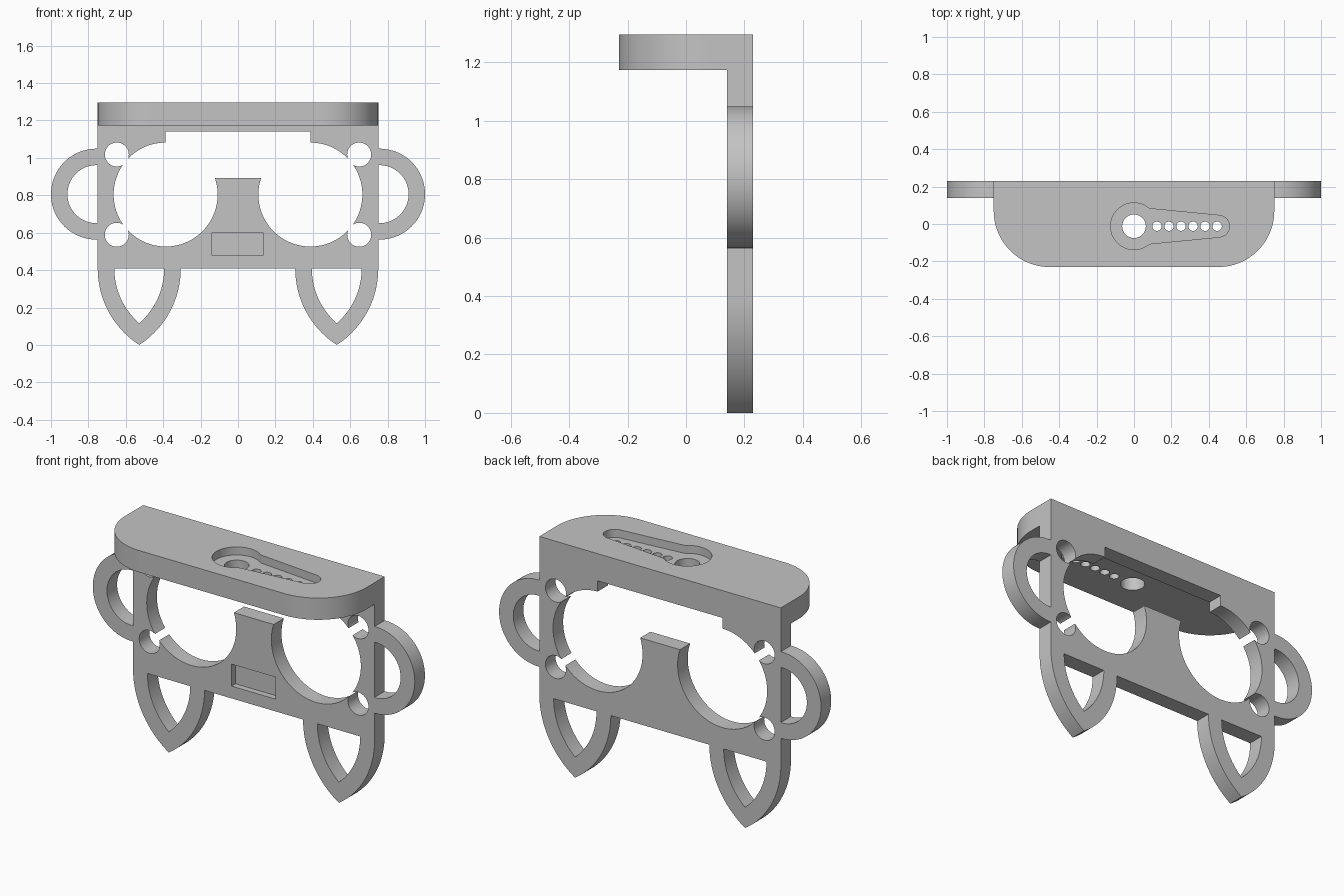
import bpy
import bmesh
import math
from math import pi, asin, cos, sin, radians

cube = bpy.data.objects.get("Cube")
if cube:
    bpy.data.objects.remove(cube, do_unlink=True)

grey = bpy.data.materials.new("plain_grey")
grey.use_nodes = True
grey.diffuse_color = (0.55, 0.55, 0.55, 1)
grey.node_tree.nodes["Principled BSDF"].inputs["Base Color"].default_value = (0.55, 0.55, 0.55, 1)

FRONT, BACK = 0.14, 0.23          # frame thickness in y
BASE, SHELF, TOP = 0.408, 1.173, 1.295
HALF = 0.75
EYE_X, EYE_Z, EYE_R = 0.387, 0.804, 0.278
LEG_X = 0.528
EAR_X, EAR_Z = 0.757, 0.806
HOLE_Y = -0.012


def arc(cx, cy, r, a0, a1, n=32):
    return [(cx + r * cos(a0 + (a1 - a0) * i / n),
             cy + r * sin(a0 + (a1 - a0) * i / n)) for i in range(n + 1)]


def circle(cx, cy, r, n=64):
    return arc(cx, cy, r, 0, 2 * pi, n)[:-1]


def box(x0, x1, y0, y1):
    return [(x0, y0), (x1, y0), (x1, y1), (x0, y1)]


def mirror(points):
    return [(-x, y) for x, y in reversed(points)]


def prism(name, outline, lo, hi, along="y"):
    """Extrude a closed outline: (x, z) along y, or (x, y) along z."""
    bm = bmesh.new()
    place = (lambda p: (p[0], lo, p[1])) if along == "y" else (lambda p: (p[0], p[1], lo))
    face = bm.faces.new([bm.verts.new(place(p)) for p in outline])
    ext = bmesh.ops.extrude_face_region(bm, geom=[face])
    shift = (0, hi - lo, 0) if along == "y" else (0, 0, hi - lo)
    bmesh.ops.translate(bm, vec=shift,
                        verts=[v for v in ext["geom"] if isinstance(v, bmesh.types.BMVert)])
    bmesh.ops.recalc_face_normals(bm, faces=bm.faces)
    mesh = bpy.data.meshes.new(name)
    bm.to_mesh(mesh)
    bm.free()
    mesh.materials.append(grey)
    obj = bpy.data.objects.new(name, mesh)
    bpy.context.collection.objects.link(obj)
    return obj


def combine(target, tool, operation):
    """Apply a boolean and remove the tool object."""
    mod = target.modifiers.new(operation.lower(), "BOOLEAN")
    mod.operation = operation
    mod.solver = "EXACT"
    mod.object = tool
    bpy.context.view_layer.objects.active = target
    bpy.ops.object.modifier_apply(modifier=mod.name)
    bpy.data.objects.remove(tool, do_unlink=True)


def pointed_leg(w, depth):
    """Two arcs meeting in a point below the frame."""
    r = (w * w + depth * depth) / (2 * w)
    a = asin(depth / r)
    left = arc(LEG_X - w + r, BASE, r, pi, pi + a, 24)
    right = arc(LEG_X + w - r, BASE, r, -a, 0, 24)
    return left + right[1:]


def ear(r):
    """Half ring outline starting and ending on the frame side."""
    a = pi / 2 + asin((EAR_X - HALF) / r)
    return arc(EAR_X, EAR_Z, r, -a, a, 48)


# Frame with pointed legs and side loops, as one mirrored outline
half = pointed_leg(0.222, BASE) + ear(0.243) + [(HALF, TOP)]
bracket = prism("mask_bracket", half + mirror(half), FRONT, BACK)

# Openings through the frame
cuts = [box(-0.388, 0.388, 0.893, 1.142)]
for opening in (circle(EYE_X, EYE_Z, EYE_R, 96),
                circle(0.648, 1.018, 0.064),
                circle(0.648, 0.589, 0.064),
                ear(0.155),
                pointed_leg(0.133, 0.292)):
    cuts += [opening, mirror(opening)]
for outline in cuts:
    combine(bracket, prism("cutter", outline, FRONT - 0.1, BACK + 0.1), "DIFFERENCE")

# Shallow rectangular pocket below the nose bridge
combine(bracket, prism("cutter", box(-0.138, 0.135, 0.477, 0.6), FRONT - 0.1, FRONT + 0.035),
        "DIFFERENCE")

# Top shelf with rounded front corners
corner = arc(HALF - 0.3, -0.23 + 0.3, 0.3, -pi / 2, 0)
side = corner + [(HALF, FRONT)]
combine(bracket, prism("shelf", side + mirror(side), SHELF, TOP, "z"), "UNION")

# Keyhole pocket in the shelf top, then its through holes
keyhole = (arc(0, HOLE_Y, 0.125, radians(49), radians(311), 64)
           + arc(0.452, HOLE_Y, 0.058, radians(-84), radians(84)))
combine(bracket, prism("cutter", keyhole, TOP - 0.045, TOP + 0.1, "z"), "DIFFERENCE")
holes = [circle(0, HOLE_Y, 0.063)]
holes += [circle(0.123 + 0.0643 * i, HOLE_Y, 0.025, 32) for i in range(6)]
for outline in holes:
    combine(bracket, prism("cutter", outline, SHELF - 0.1, TOP + 0.1, "z"), "DIFFERENCE")

# Smooth curved walls, crisp edges
bpy.ops.object.select_all(action="DESELECT")
bracket.select_set(True)
bpy.context.view_layer.objects.active = bracket
bpy.ops.object.shade_smooth_by_angle(angle=radians(30))
